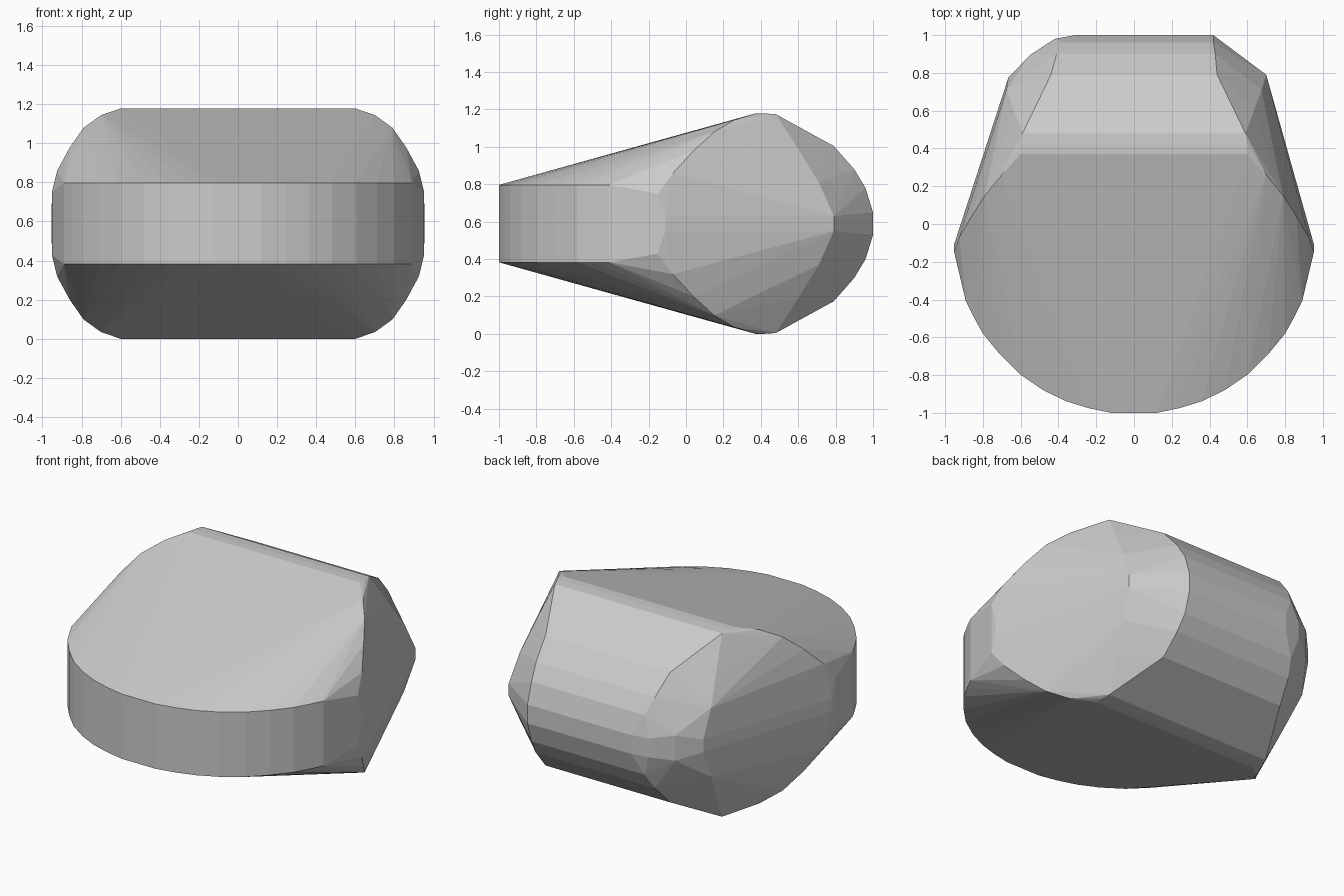
import bpy, bmesh

if "Cube" in bpy.data.objects:
    bpy.data.objects.remove(bpy.data.objects["Cube"])

MID = 0.589   # height of the horizontal symmetry plane
points = []


def add(x, y, h, both=True):
    """Add a corner above and below the mid plane, on one or both sides."""
    for sx in ((1, -1) if both else (1,)):
        for sz in (1, -1):
            points.append((sx * x, y, MID + sz * h))


# rounded upright front wall
for x, y in [(0.12, -1.0), (0.24, -0.975), (0.36, -0.938), (0.48, -0.88), (0.605, -0.795),
             (0.71, -0.69), (0.80, -0.58), (0.85, -0.49), (0.89, -0.41)]:
    add(x, y, 0.207)

# front half of each side rim, rising to the ridge
for x, y, h in [(0.952, -0.15, 0.16), (0.953, -0.11, 0.04), (0.925, -0.07, 0.27),
                (0.86, 0.04, 0.39), (0.79, 0.15, 0.49), (0.70, 0.26, 0.555),
                (0.60, 0.37, 0.589), (0.60, 0.42, 0.589)]:
    add(x, y, h)

# back half of each side rim
for x, y, h in [(0.59, 0.48, 0.585), (0.635, 0.60, 0.40), (0.675, 0.71, 0.22)]:
    add(x, y, h)
add(0.70, 0.79, 0.04, both=False)
add(-0.665, 0.775, 0.04, both=False)

# curved back
for right, left, y, h in [(0.44, -0.44, 0.79, 0.415), (0.43, -0.41, 0.90, 0.29),
                          (0.42, -0.38, 0.96, 0.19), (0.42, -0.31, 1.0, 0.06)]:
    add(right, y, h, both=False)
    add(left, y, h, both=False)
add(-0.42, 0.98, 0.06, both=False)
add(-0.55, 0.895, 0.08, both=False)

# wrap the corners in one convex faceted skin
bm = bmesh.new()
for p in points:
    bm.verts.new(p)
hull = bmesh.ops.convex_hull(bm, input=bm.verts)
loose = [v for v in bm.verts if not v.link_faces]
bmesh.ops.delete(bm, geom=loose, context='VERTS')
bmesh.ops.dissolve_limit(bm, angle_limit=0.02, verts=bm.verts, edges=bm.edges)
bmesh.ops.recalc_face_normals(bm, faces=bm.faces)
mesh = bpy.data.meshes.new("faceted_body")
bm.to_mesh(mesh)
bm.free()
body = bpy.data.objects.new("faceted_body", mesh)
bpy.context.collection.objects.link(body)
